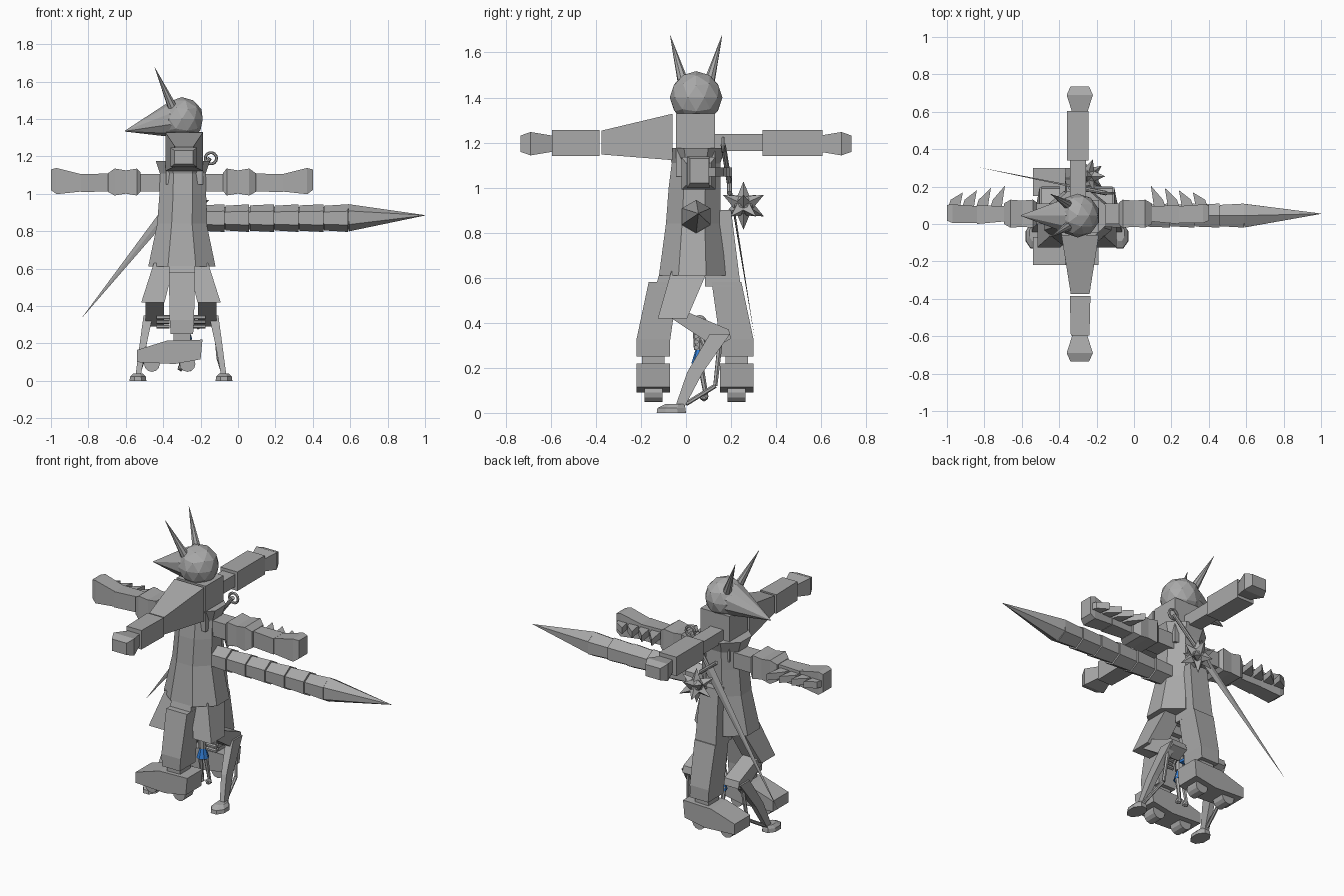
import bpy, bmesh, math
from mathutils import Vector, Matrix

cube = bpy.data.objects.get("Cube")
if cube:
    bpy.data.objects.remove(cube, do_unlink=True)

CX, CY = -0.3, 0.045
ORDER = {"x": (0, 1, 2), "y": (1, 0, 2), "z": (2, 0, 1)}


def material(name, rgb):
    m = bpy.data.materials.new(name)
    m.use_nodes = True
    m.diffuse_color = (*rgb, 1)
    m.node_tree.nodes["Principled BSDF"].inputs["Base Color"].default_value = (*rgb, 1)
    return m


GREY = material("plain grey", (0.4, 0.4, 0.4))
BLUE = material("bright blue", (0.03, 0.2, 0.65))


def finish(name, bm, mat=GREY):
    bmesh.ops.recalc_face_normals(bm, faces=bm.faces)
    mesh = bpy.data.meshes.new(name)
    bm.to_mesh(mesh)
    bm.free()
    mesh.materials.append(mat)
    ob = bpy.data.objects.new(name, mesh)
    bpy.context.collection.objects.link(ob)
    return ob


def loft(name, axis, sections, n=4, mat=GREY):
    """Skin sections (position, centre u, centre v, half u, half v) along an axis."""
    bm = bmesh.new()
    k = 1 / math.cos(math.pi / n)
    rings = []
    for pos, cu, cv, hu, hv in sections:
        ring = []
        for i in range(n):
            a = 2 * math.pi * (i + 0.5) / n
            co = [0, 0, 0]
            for j, val in zip(ORDER[axis], (pos, cu + hu * k * math.cos(a), cv + hv * k * math.sin(a))):
                co[j] = val
            ring.append(bm.verts.new(co))
        rings.append(ring)
    for a, b in zip(rings, rings[1:]):
        for i in range(n):
            j = (i + 1) % n
            bm.faces.new((a[i], a[j], b[j], b[i]))
    bm.faces.new(rings[0])
    bm.faces.new(rings[-1])
    return finish(name, bm, mat)


def prism(name, axis, pts, lo, hi):
    """Extrude a flat profile along an axis."""
    bm = bmesh.new()
    ends = []
    for d in (lo, hi):
        ring = []
        for u, v in pts:
            co = [0, 0, 0]
            for j, val in zip(ORDER[axis], (d, u, v)):
                co[j] = val
            ring.append(bm.verts.new(co))
        ends.append(ring)
        bm.faces.new(ring)
    for i in range(len(pts)):
        j = (i + 1) % len(pts)
        bm.faces.new((ends[0][i], ends[0][j], ends[1][j], ends[1][i]))
    return finish(name, bm)


def rod(name, a, b, r1, r2, n=8, mat=GREY):
    a, b = Vector(a), Vector(b)
    bm = bmesh.new()
    m = Matrix.Translation((a + b) / 2) @ (b - a).to_track_quat("Z", "Y").to_matrix().to_4x4()
    bmesh.ops.create_cone(bm, cap_ends=True, segments=n, radius1=r1, radius2=r2, depth=(b - a).length, matrix=m)
    return finish(name, bm, mat)


def ball(name, c, r, sub=2, mat=GREY):
    bm = bmesh.new()
    bmesh.ops.create_icosphere(bm, subdivisions=sub, radius=r, matrix=Matrix.Translation(c))
    return finish(name, bm, mat)


# Head, beak and horns
ball("head", (CX, CY, 1.4), 0.117)
loft("beak", "x", [(-0.605, CY, 1.335, 0.002, 0.002), (-0.37, CY, 1.398, 0.09, 0.088),
                   (-0.3, CY, 1.4, 0.1, 0.1)], 10)
for s in (-1, 1):
    rod("horn", (-0.34, CY + s * 0.05, 1.44), (-0.445, CY + s * 0.115, 1.675), 0.028, 0.001)

# Neck, collar and coat
loft("neck", "z", [(1.05, -0.286, 0.042, 0.098, 0.087), (1.33, -0.286, 0.042, 0.098, 0.087)])
loft("collar", "z", [(1.1, -0.295, CY, 0.12, 0.105), (1.175, -0.295, CY, 0.145, 0.13)], 8)
loft("coat", "z", [(0.61, CX, 0.028, 0.18, 0.148), (0.84, CX, 0.033, 0.132, 0.122),
                   (1.0, -0.295, 0.038, 0.125, 0.115), (1.11, -0.295, CY, 0.122, 0.108)], 8)
loft("back_plate", "z", [(0.58, CX, 0.19, 0.07, 0.05), (0.9, CX, 0.15, 0.06, 0.05)])

# Upper arms pointing forward and backward
loft("front_sleeve", "y", [(-0.06, -0.288, 1.225, 0.1, 0.103), (-0.375, -0.288, 1.2, 0.05, 0.053)])
loft("front_forearm", "y", [(-0.385, -0.288, 1.198, 0.055, 0.058), (-0.595, -0.288, 1.198, 0.05, 0.058)])
loft("back_upper_arm", "y", [(0.1, -0.3, 1.2, 0.043, 0.038), (0.34, -0.3, 1.2, 0.043, 0.038)])
loft("back_forearm", "y", [(0.34, CX, 1.198, 0.058, 0.058), (0.605, CX, 1.198, 0.058, 0.058)])
for s, name in ((-1, "front_hand"), (1, "back_hand")):
    loft(name, "y", [(s * 0.595, -0.29, 1.195, 0.04, 0.036), (s * 0.69, -0.29, 1.195, 0.07, 0.052),
                     (s * 0.735, -0.29, 1.195, 0.05, 0.036)])

# Lower arms to both sides with cuffs, hands and fins
for s in (-1, 1):
    def x(d):
        return CX + s * d
    loft("side_upper_arm", "x", [(x(0.1), 0.055, 1.06, 0.055, 0.047), (x(0.24), 0.055, 1.06, 0.055, 0.047)])
    loft("side_cuff", "x", [(x(0.22), 0.055, 1.063, 0.06, 0.05), (x(0.24), 0.055, 1.063, 0.075, 0.072),
                            (x(0.3), 0.055, 1.063, 0.07, 0.062), (x(0.36), 0.055, 1.063, 0.075, 0.072),
                            (x(0.395), 0.055, 1.06, 0.055, 0.05)])
    loft("side_forearm", "x", [(x(0.38), 0.055, 1.06, 0.04, 0.048), (x(0.54), 0.05, 1.058, 0.05, 0.048)])
    loft("side_hand", "x", [(x(0.53), 0.05, 1.058, 0.045, 0.045), (x(0.67), 0.055, 1.068, 0.05, 0.07),
                            (x(0.7), 0.06, 1.075, 0.042, 0.055)])
    for i in range(4):
        d, h = 0.42 + i * 0.075, 0.205 - i * 0.012
        prism("arm_fin", "z", [(x(d - 0.01), 0.07), (x(d + 0.055), 0.07), (x(d + 0.035), 0.13), (x(d - 0.03), h)],
              1.05, 1.09)

# Segmented drill tail
for i in range(6):
    a = -0.2 + i * 0.132
    bm_end = a + 0.128
    rod("tail_segment", (a, CY, 0.87), (bm_end, CY, 0.87), 0.066 if i % 2 else 0.068, 0.074, 6)
rod("tail_core", (-0.25, CY, 0.87), (0.6, CY, 0.87), 0.06, 0.06, 6)
rod("tail_spike", (0.59, CY, 0.872), (1.0, 0.055, 0.885), 0.073, 0.001, 6)

# Sword slung across the back
top, tip = Vector((-0.15, 0.165, 1.19)), Vector((-0.84, 0.305, 0.33))
guard = top.lerp(tip, 0.2)
rod("sword_grip", top, guard, 0.012, 0.012)
side = Vector((0.78, 0, -0.62))
rod("sword_guard", guard - side * 0.07, guard + side * 0.07, 0.012, 0.012)
bm = bmesh.new()
root = [guard + side * 0.035, guard + Vector((0, 0.006, 0)), guard - side * 0.035, guard - Vector((0, 0.006, 0))]
base = [bm.verts.new(p) for p in root]
end = bm.verts.new(tip)
bm.faces.new(base)
for i in range(4):
    bm.faces.new((base[i], base[(i + 1) % 4], end))
finish("sword_blade", bm)
bpy.ops.mesh.primitive_torus_add(major_radius=0.03, minor_radius=0.008, major_segments=14, minor_segments=6,
                                 location=(-0.145, 0.165, 1.19), rotation=(math.pi / 2, 0, 0))
ring = bpy.context.object
ring.name = "sword_ring"
ring.data.materials.append(GREY)

# Spiked mace head behind the coat
mace = Vector((-0.25, 0.255, 0.92))
ball("mace_head", mace, 0.055, 1)
bm = bmesh.new()
bmesh.ops.create_icosphere(bm, subdivisions=1, radius=1)
for v in bm.verts:
    rod("mace_spike", mace + v.co * 0.035, mace + v.co * 0.105, 0.03, 0.001, 4)
bm.free()

# Front and back legs standing on wheeled feet
for s in (-1, 1):
    def y(d):
        return 0.04 + s * d
    loft("block_hip", "z", [(0.56, CX, y(0.11), 0.07, 0.065), (0.68, CX, y(0.09), 0.065, 0.05)])
    loft("block_leg", "z", [(0.25, CX, y(0.185), 0.06, 0.075), (0.325, CX, y(0.185), 0.065, 0.075),
                            (0.58, CX, y(0.14), 0.07, 0.066)])
    loft("block_ankle", "z", [(0.18, CX, y(0.185), 0.045, 0.05), (0.26, CX, y(0.185), 0.045, 0.05)])
    prism("wheeled_foot", "y", [(-0.54, 0.1), (-0.54, 0.165), (-0.38, 0.215), (-0.19, 0.22),
                                (-0.2, 0.115), (-0.34, 0.09)], y(0.11), y(0.26))
    for wx in (-0.46, -0.27):
        rod("foot_wheel", (wx, y(0.145), 0.09), (wx, y(0.225), 0.09), 0.042, 0.042, 12)

# Bent legs to both sides
for s in (-1, 1):
    def x(d):
        return -0.305 + s * d
    loft("side_thigh", "z", [(0.42, x(0.15), -0.06, 0.062, 0.065), (0.63, x(0.09), 0.015, 0.055, 0.08)])
    prism("side_knee", "x", [(-0.08, 0.43), (0.0, 0.45), (0.19, 0.37), (0.2, 0.33), (0.13, 0.29)], x(0.09), x(0.19))
    loft("side_shin", "z", [(0.02, x(0.23), -0.03, 0.014, 0.02), (0.18, x(0.205), 0.04, 0.018, 0.035),
                            (0.35, x(0.175), 0.15, 0.025, 0.045)])
    rod("shin_strut", (x(0.225), 0.0, 0.04), (x(0.2), 0.13, 0.12), 0.01, 0.01, 6)
    rod("shin_link", (x(0.2), 0.13, 0.12), (x(0.185), 0.15, 0.3), 0.01, 0.012, 6)
    loft("side_foot", "z", [(0.0, x(0.23), -0.065, 0.045, 0.065), (0.022, x(0.23), -0.065, 0.042, 0.062),
                            (0.04, x(0.23), -0.05, 0.025, 0.04)], 8)

# Small figure sheltered between the legs
FX, FY = -0.28, 0.06
ball("figure_head", (FX, FY, 0.4), 0.035, 2)
rod("figure_body", (FX, FY, 0.28), (FX, FY, 0.37), 0.025, 0.03)
rod("figure_skirt", (FX, FY, 0.22), (FX, FY, 0.3), 0.036, 0.012, 8, BLUE)
loft("figure_belt", "y", [(0.09, FX, 0.32, 0.025, 0.008), (0.17, FX, 0.32, 0.02, 0.008)], mat=BLUE)
for s in (-1, 1):
    rod("figure_arm", (FX + s * 0.025, FY, 0.35), (FX + s * 0.07, FY + 0.03, 0.28), 0.01, 0.01, 6)
    rod("figure_leg", (FX + s * 0.018, FY, 0.24), (FX + s * 0.025, FY + 0.03, 0.07), 0.014, 0.01, 6)
    ball("figure_shoe", (FX + s * 0.025, FY + 0.02, 0.07), 0.02, 1)
    for i in range(3):
        rod("hip_pipe", (-0.305 + s * 0.06, CY, 0.29 + i * 0.025), (-0.305 + s * 0.13, CY, 0.29 + i * 0.025),
            0.011, 0.011, 6)
